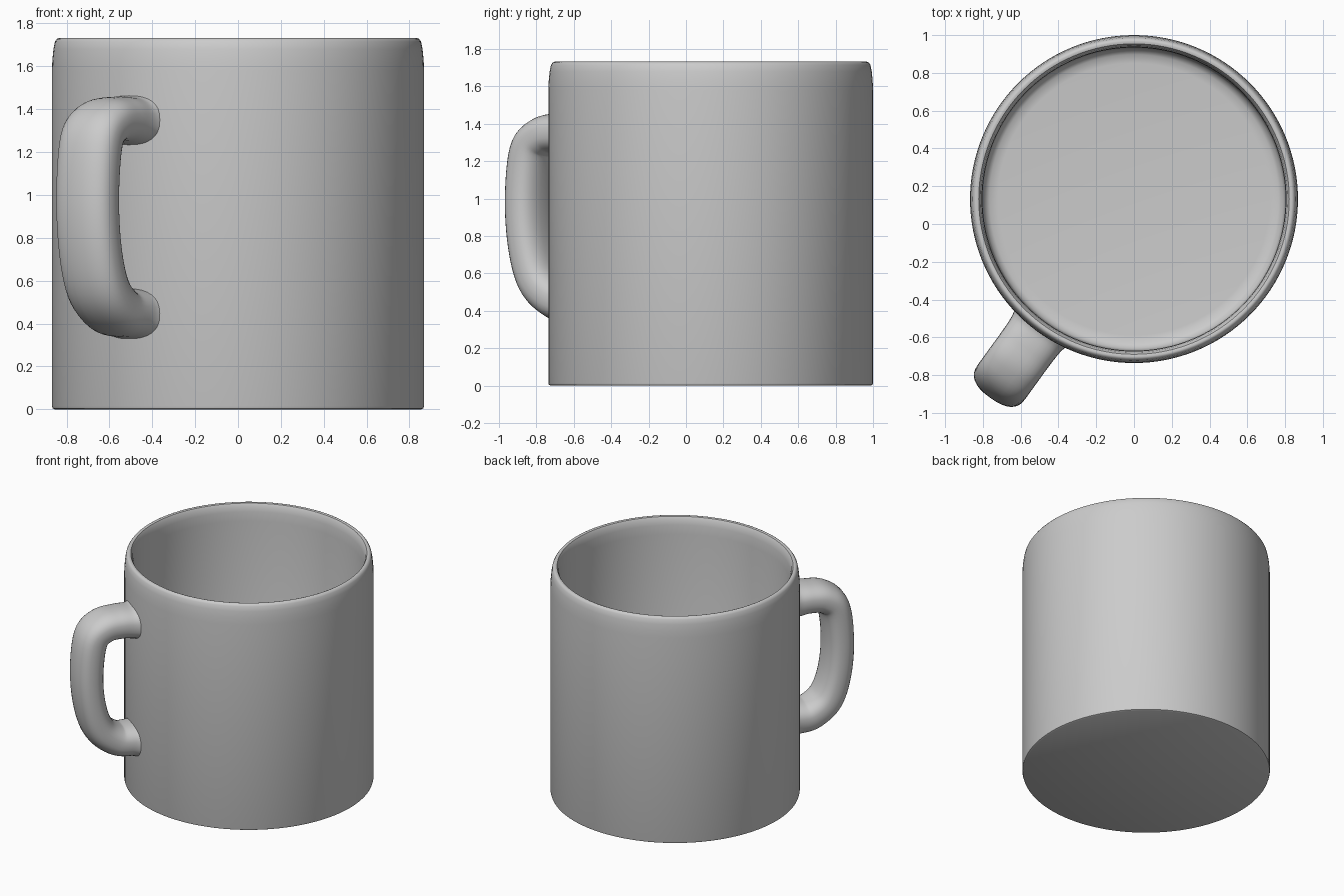
import bpy, bmesh
from math import sin, cos, pi, copysign
from mathutils import Vector

if "Cube" in bpy.data.objects:
    bpy.data.objects.remove(bpy.data.objects["Cube"])

CENTER = Vector((0, 0.132, 0))
OUT = Vector((-0.587, -0.81, 0)).normalized()   # direction the handle points
SIDE = Vector((-OUT.y, OUT.x, 0))
UP = Vector((0, 0, 1))


def finish(name, bm, angle):
    bmesh.ops.recalc_face_normals(bm, faces=bm.faces)
    mesh = bpy.data.meshes.new(name)
    bm.to_mesh(mesh)
    bm.free()
    obj = bpy.data.objects.new(name, mesh)
    bpy.context.collection.objects.link(obj)
    bpy.ops.object.select_all(action='DESELECT')
    obj.select_set(True)
    bpy.context.view_layer.objects.active = obj
    bpy.ops.object.shade_smooth_by_angle(angle=angle)
    return obj


def spline(pts, steps):
    """Catmull-Rom through the points."""
    pts = [Vector(p) for p in pts]
    ext = [2 * pts[0] - pts[1]] + pts + [2 * pts[-1] - pts[-2]]
    res = []
    for a, b, c, d in zip(ext, ext[1:], ext[2:], ext[3:]):
        for i in range(steps):
            t = i / steps
            res.append(0.5 * (2 * b + (c - a) * t + (2 * a - 5 * b + 4 * c - d) * t * t
                              + (3 * b - a - 3 * c + d) * t ** 3))
    return res + [pts[-1]]


# Cup body: wall, rounded rim and floor turned around the axis
profile = [(0, 0), (0.855, 0), (0.865, 0.005), (0.868, 0.015), (0.868, 1.58),
           (0.866, 1.63), (0.861, 1.68), (0.854, 1.715), (0.845, 1.728), (0.835, 1.732),
           (0.822, 1.728), (0.812, 1.71), (0.805, 1.67), (0.802, 1.6), (0.80, 0.13),
           (0.79, 0.095), (0.765, 0.075), (0.72, 0.07), (0, 0.07)]
bm = bmesh.new()
verts = [bm.verts.new(CENTER + Vector((r, 0, z))) for r, z in profile]
edges = [bm.edges.new(p) for p in zip(verts, verts[1:])]
bmesh.ops.spin(bm, geom=verts + edges, cent=CENTER, axis=UP, angle=2 * pi, steps=128)
bmesh.ops.remove_doubles(bm, verts=bm.verts, dist=1e-4)
finish("cup_body", bm, 0.7)

# Handle: radius, height, half thickness, half width along the loop
path = [(0.82, 1.350, 0, 0), (0.88, 1.348, 0, 0), (0.97, 1.352, 0, 0), (1.08, 1.335, 0, 0),
        (1.165, 1.25, 0, 0), (1.195, 1.0, 0, 0), (1.175, 0.75, 0, 0), (1.11, 0.56, 0, 0),
        (0.99, 0.462, 0, 0), (0.88, 0.448, 0, 0), (0.82, 0.445, 0, 0)]
sizes = [(0.130, 0.178), (0.112, 0.160), (0.106, 0.155), (0.106, 0.155), (0.106, 0.155),
         (0.104, 0.155), (0.104, 0.155), (0.108, 0.155), (0.110, 0.155), (0.114, 0.160),
         (0.130, 0.178)]
loop = spline([(p[0], p[1], *s) for p, s in zip(path, sizes)], 6)
N = 32
bm = bmesh.new()
rings = []
for i, (r, z, thick, wide) in enumerate(loop):
    tan = loop[min(i + 1, len(loop) - 1)] - loop[max(i - 1, 0)]
    normal = (OUT * -tan[1] + UP * tan[0]).normalized()
    if i in (0, len(loop) - 1):
        normal = UP.copy() if i == 0 else -UP
    ring = []
    for k in range(N):
        a = 2 * pi * k / N
        u = copysign(abs(cos(a)) ** 0.8, cos(a)) * thick
        v = copysign(abs(sin(a)) ** 0.8, sin(a)) * wide
        ring.append(bm.verts.new(CENTER + OUT * r + UP * z + normal * u + SIDE * v))
    rings.append(ring)
for a, b in zip(rings, rings[1:]):
    for k in range(N):
        bm.faces.new((a[k], a[(k + 1) % N], b[(k + 1) % N], b[k]))
bm.faces.new(rings[0])
bm.faces.new(rings[-1])
finish("handle", bm, 1.0)
